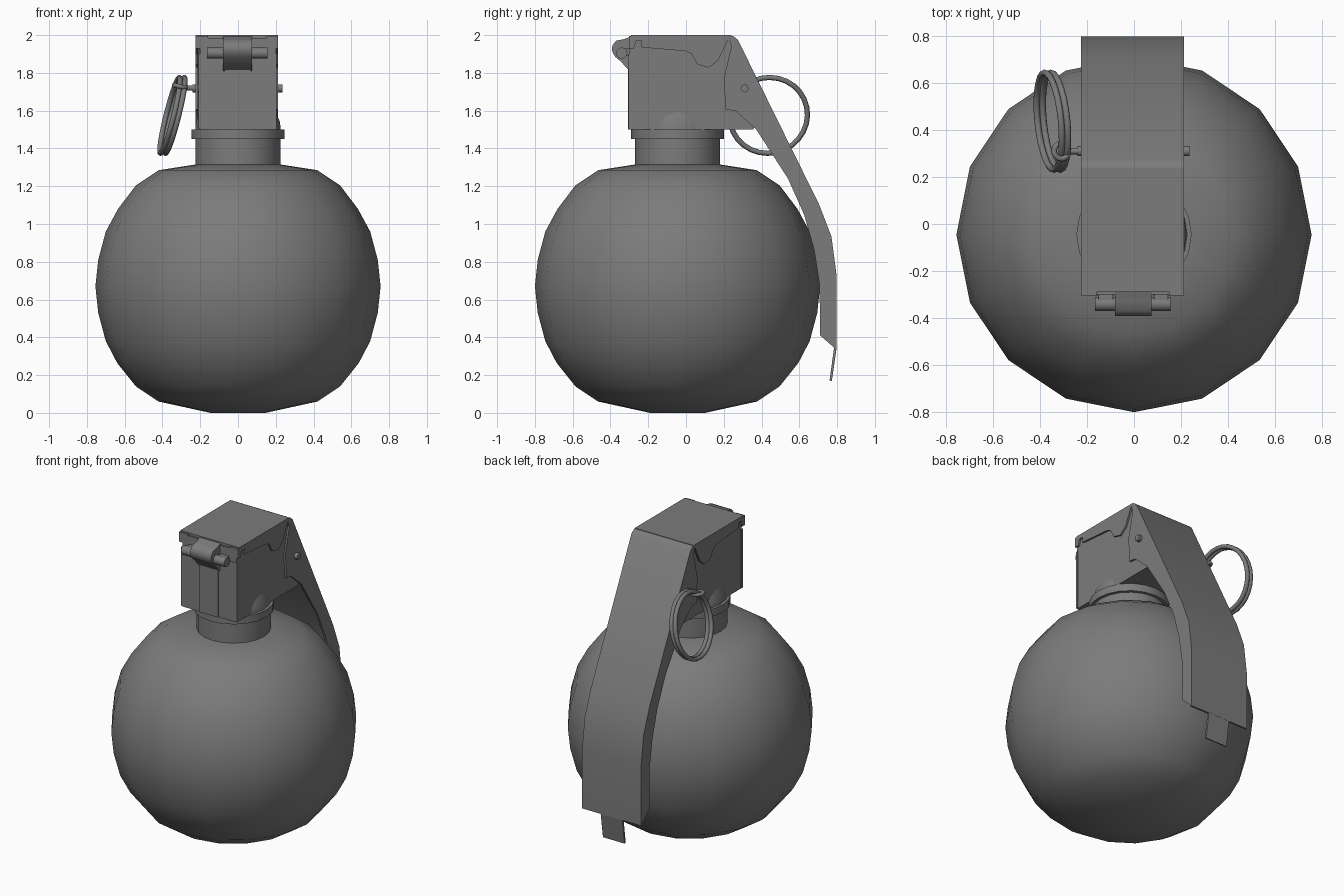
import bpy, bmesh, math
from mathutils import Vector

if "Cube" in bpy.data.objects:
    bpy.data.objects.remove(bpy.data.objects["Cube"], do_unlink=True)

GREY = (0.2, 0.2, 0.2, 1)
grey = bpy.data.materials.new("dull_grey_metal")
grey.use_nodes = True
grey.diffuse_color = GREY
grey.node_tree.nodes["Principled BSDF"].inputs["Base Color"].default_value = GREY

LEFT, RIGHT, MID_Y = -0.225, 0.212, -0.045


def finish(obj, name, angle=30):
    obj.name = obj.data.name = name
    obj.data.materials.append(grey)
    bpy.ops.object.select_all(action="DESELECT")
    obj.select_set(True)
    bpy.context.view_layer.objects.active = obj
    bpy.ops.object.shade_smooth_by_angle(angle=math.radians(angle))
    return obj


def from_bmesh(bm, name, angle=30):
    bmesh.ops.recalc_face_normals(bm, faces=bm.faces)
    mesh = bpy.data.meshes.new(name)
    bm.to_mesh(mesh)
    bm.free()
    obj = bpy.data.objects.new(name, mesh)
    bpy.context.collection.objects.link(obj)
    return finish(obj, name, angle)


def prism(name, outline, x0, x1, angle=30):
    """Side outline of (y, z) points extruded across x."""
    bm = bmesh.new()
    face = bm.faces.new([bm.verts.new((x0, y, z)) for y, z in outline])
    new = bmesh.ops.extrude_face_region(bm, geom=[face])["geom"]
    bmesh.ops.translate(bm, vec=(x1 - x0, 0, 0),
                        verts=[v for v in new if isinstance(v, bmesh.types.BMVert)])
    return from_bmesh(bm, name, angle)


def box(name, x0, x1, y0, y1, z0, z1):
    return prism(name, [(y0, z0), (y1, z0), (y1, z1), (y0, z1)], x0, x1)


def lathe(name, profile, sides, angle=30):
    """Profile of (radius, z) points spun around the body axis."""
    bm = bmesh.new()
    verts = [bm.verts.new((r, MID_Y, z)) for r, z in profile]
    edges = [bm.edges.new(pair) for pair in zip(verts, verts[1:])]
    bmesh.ops.spin(bm, geom=verts + edges, cent=(0, MID_Y, 0), axis=(0, 0, 1),
                   angle=math.tau, steps=sides)
    bmesh.ops.remove_doubles(bm, verts=bm.verts, dist=0.0005)
    bmesh.ops.holes_fill(bm, edges=bm.edges, sides=sides)
    return from_bmesh(bm, name, angle)


def rod(name, radius, x0, x1, y, z, sides=12):
    bpy.ops.mesh.primitive_cylinder_add(vertices=sides, radius=radius, depth=x1 - x0,
                                        location=((x0 + x1) / 2, y, z),
                                        rotation=(0, math.pi / 2, 0))
    return finish(bpy.context.object, name, 40)


def ring(name, centre, normal, major, minor, segments):
    bpy.ops.mesh.primitive_torus_add(major_radius=major, minor_radius=minor,
                                     major_segments=segments, minor_segments=8,
                                     location=centre)
    obj = bpy.context.object
    obj.rotation_euler = Vector(normal).to_track_quat("Z", "Y").to_euler()
    return finish(obj, name, 60)


# Round body, neck and collar
lathe("body", [(0.145, 0), (0.42, 0.06), (0.54, 0.14), (0.64, 0.265), (0.70, 0.38),
               (0.74, 0.53), (0.755, 0.67), (0.74, 0.81), (0.70, 0.96), (0.635, 1.08),
               (0.54, 1.205), (0.42, 1.285), (0.225, 1.315)], 16, 50)
lathe("neck", [(0.225, 1.28), (0.225, 1.5)], 20)
lathe("collar", [(0.245, 1.45), (0.245, 1.5)], 20)

# Head block with its flared base and front panels
prism("head_block", [(-0.30, 1.5), (0.355, 1.5), (0.42, 1.6), (0.25, 1.96), (0.2, 1.985),
                     (-0.30, 1.985)], -0.2, 0.2)
lathe("head_flare", [(0.226, 1.5), (0.222, 1.54), (0.19, 1.62)], 20, 50)
box("front_panel", -0.07, 0.065, -0.307, -0.29, 1.5, 1.85)
for name, x0, x1 in (("right", -0.208, -0.085), ("left", 0.08, 0.204)):
    box(name + "_front_panel", x0, x1, -0.304, -0.29, 1.505, 1.9)

# Cap over the head, with wavy side skirts
box("cap_top", LEFT, RIGHT, -0.29, 0.24, 1.985, 2.0)
skirt = [(-0.29, 1.99), (-0.29, 1.93), (-0.275, 1.93), (-0.265, 1.97), (-0.235, 1.97),
         (-0.235, 1.935), (0.0, 1.915), (0.03, 1.9), (0.06, 1.845), (0.12, 1.828),
         (0.17, 1.865), (0.215, 1.96), (0.235, 1.995)]
lever_outer = [(0.22, 2.0), (0.25, 1.995), (0.275, 1.975), (0.705, 1.103), (0.77, 0.934),
               (0.797, 0.73), (0.797, 0.334)]
lever_inner = [(0.71, 0.41), (0.707, 0.68), (0.678, 0.865), (0.625, 1.05), (0.54, 1.24),
               (0.372, 1.5), (0.26, 1.6), (0.21, 1.605), (0.2, 1.77), (0.24, 1.94)]
for name, x0, x1 in (("right", LEFT, LEFT + 0.014), ("left", RIGHT - 0.014, RIGHT)):
    prism(name + "_cap_skirt", skirt, x0, x1)
    prism(name + "_lever_flange", lever_outer + lever_inner, x0, x1)
for name, x0, x1 in (("right", LEFT, -0.16), ("left", 0.15, RIGHT)):
    box(name + "_cap_lip", x0, x1, -0.303, -0.288, 1.93, 1.995)

# Lever back plate and its bottom tab
inside = [(y - 0.014, z - 0.008) for y, z in lever_outer[:-1]] + [(0.783, 0.334)]
prism("lever_plate", lever_outer + inside[::-1], LEFT, RIGHT)
prism("lever_tab", [(0.783, 0.34), (0.797, 0.34), (0.772, 0.168), (0.76, 0.172)],
      -0.085, 0.075)

# Front hinge: rolled loop, pin and brackets
prism("hinge_loop", [(-0.28, 1.995), (-0.33, 1.978), (-0.37, 1.97), (-0.39, 1.945),
                     (-0.392, 1.915), (-0.375, 1.885), (-0.345, 1.86), (-0.30, 1.81),
                     (-0.28, 1.81)], -0.08, 0.075, 50)
rod("hinge_pin", 0.03, -0.165, 0.155, -0.34, 1.905)
for name, x0, x1 in (("right", -0.15, -0.09), ("left", 0.085, 0.145)):
    box(name + "_hinge_bracket", x0, x1, -0.335, -0.29, 1.89, 1.93)

# Cross pin with its eye, and the split ring
rod("cross_pin", 0.021, -0.24, 0.236, 0.31, 1.718)
rod("pin_shank", 0.014, -0.28, -0.23, 0.31, 1.72)
ring("pin_eye", (-0.308, 0.31, 1.728), (0.25, 0, 1), 0.033, 0.012, 14)
for i, x in enumerate((-0.36, -0.334)):
    ring(f"pull_ring_{i + 1}", (x, 0.437, 1.575), (1, 0.1, -0.25), 0.207, 0.014, 28)
